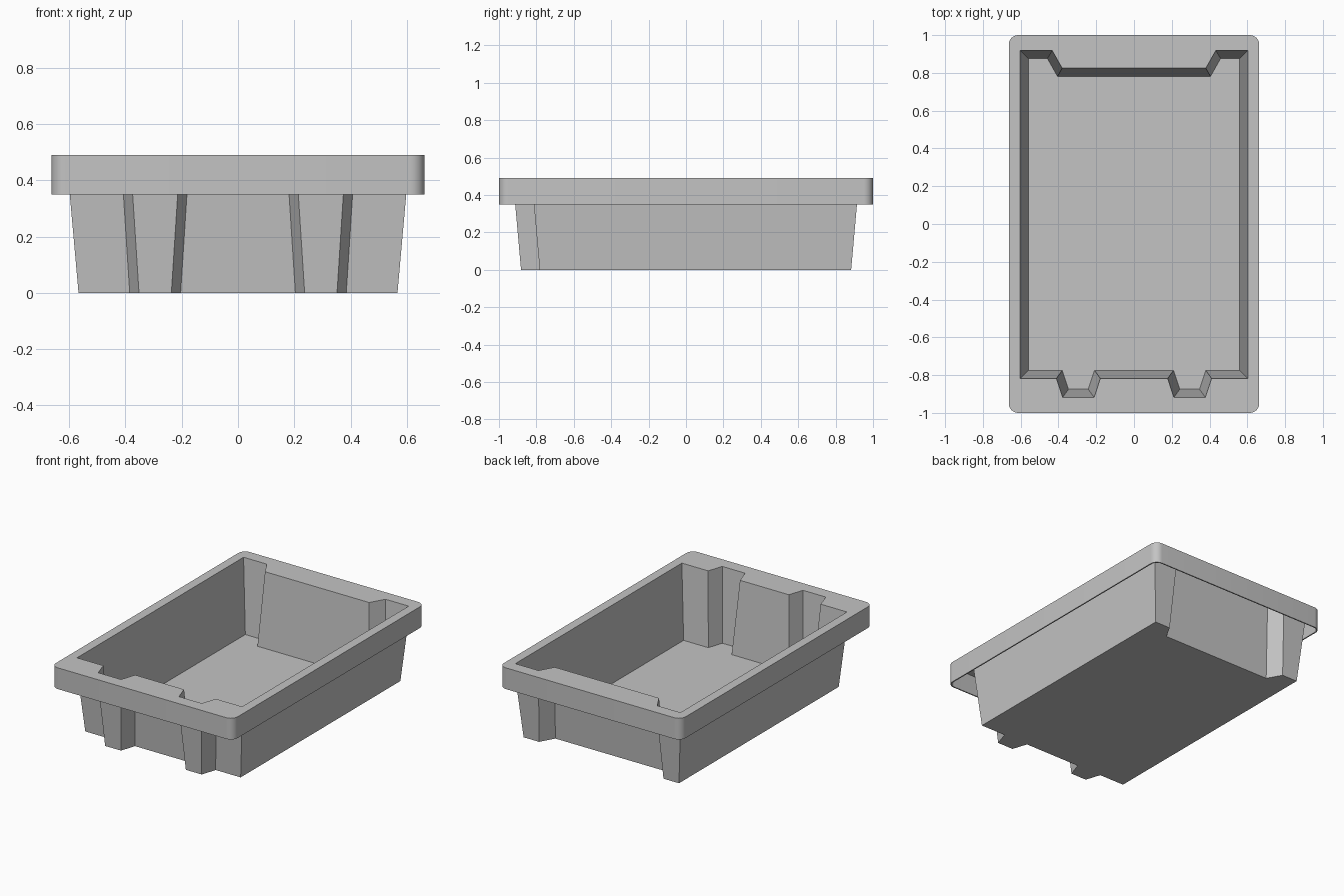
import bpy, bmesh, math
from mathutils import Vector

cube = bpy.data.objects.get("Cube")
if cube:
    bpy.data.objects.remove(cube, do_unlink=True)

HEIGHT, SKIRT_Z = 0.49, 0.35      # top of rim, lower edge of its skirt
WALL = 0.008                      # sheet thickness
DRAFT = 0.089                     # outward lean of the walls per unit height

# Floor outline: one half, mirrored across x
half = [(0.204, -0.782), (0.237, -0.882), (0.352, -0.882), (0.385, -0.782),
        (0.567, -0.782), (0.567, 0.883), (0.454, 0.883), (0.401, 0.789)]
outline = [Vector(p) for p in half] + [Vector((-x, y)) for x, y in reversed(half)]


def offset(points, d):
    """Move every side of a counterclockwise outline outward by d."""
    result = []
    for i, p in enumerate(points):
        a = (p - points[i - 1]).normalized()
        b = (points[(i + 1) % len(points)] - p).normalized()
        na, nb = Vector((a.y, -a.x)), Vector((b.y, -b.x))
        result.append(p + (na + nb) * (d / (1 + na.dot(nb))))
    return result


def rounded_rect(hx, hy, r, steps=8):
    points = []
    for quarter, (sx, sy) in enumerate([(1, 1), (-1, 1), (-1, -1), (1, -1)]):
        for k in range(steps + 1):
            a = (quarter + k / steps) * math.pi / 2
            points.append(Vector((sx * (hx - r) + r * math.cos(a),
                                  sy * (hy - r) + r * math.sin(a))))
    return points


bm = bmesh.new()


def loop(points, z):
    return [bm.verts.new((p.x, p.y, z)) for p in points]


def edges(verts):
    found = []
    for a, b in zip(verts, verts[1:] + verts[:1]):
        found.append(bm.edges.get((a, b)) or bm.edges.new((a, b)))
    return found


def bridge(low, high):
    n = len(low)
    for i in range(n):
        j = (i + 1) % n
        bm.faces.new((low[i], low[j], high[j], high[i]))


def flat_ring(outer, inner):
    bmesh.ops.triangle_fill(bm, use_beauty=True, edges=edges(outer) + edges(inner))


# Leaning tub walls, outside and inside, each with its floor
under_z = HEIGHT - WALL
outer_low = loop(outline, 0)
outer_high = loop(offset(outline, DRAFT * under_z), under_z)
inner_low = loop(offset(outline, DRAFT * WALL - WALL), WALL)
inner_high = loop(offset(outline, DRAFT * HEIGHT - WALL), HEIGHT)
bridge(outer_low, outer_high)
bridge(inner_low, inner_high)
bm.faces.new(outer_low)
bm.faces.new(inner_low)

# Hollow rim with a hanging skirt
rim_out = rounded_rect(0.663, 1.0, 0.05)
rim_in = rounded_rect(0.663 - WALL, 1.0 - WALL, 0.05 - WALL)
skirt_out_low, skirt_out_high = loop(rim_out, SKIRT_Z), loop(rim_out, HEIGHT)
skirt_in_low, skirt_in_high = loop(rim_in, SKIRT_Z), loop(rim_in, under_z)
bridge(skirt_out_low, skirt_out_high)
bridge(skirt_in_low, skirt_in_high)
bridge(skirt_in_low, skirt_out_low)
flat_ring(skirt_out_high, inner_high)
flat_ring(skirt_in_high, outer_high)
bmesh.ops.recalc_face_normals(bm, faces=bm.faces[:])

mesh = bpy.data.meshes.new("storage_tray")
bm.to_mesh(mesh)
bm.free()
tray = bpy.data.objects.new("storage_tray", mesh)
bpy.context.collection.objects.link(tray)

# Plain grey plastic
grey = bpy.data.materials.new("grey_plastic")
grey.use_nodes = True
colour = (0.55, 0.55, 0.55, 1)
grey.diffuse_color = colour
grey.node_tree.nodes["Principled BSDF"].inputs["Base Color"].default_value = colour
mesh.materials.append(grey)

# Smooth rounded corners, sharp edges elsewhere
bpy.ops.object.select_all(action="DESELECT")
tray.select_set(True)
bpy.context.view_layer.objects.active = tray
bpy.ops.object.shade_smooth_by_angle(angle=math.radians(30))
